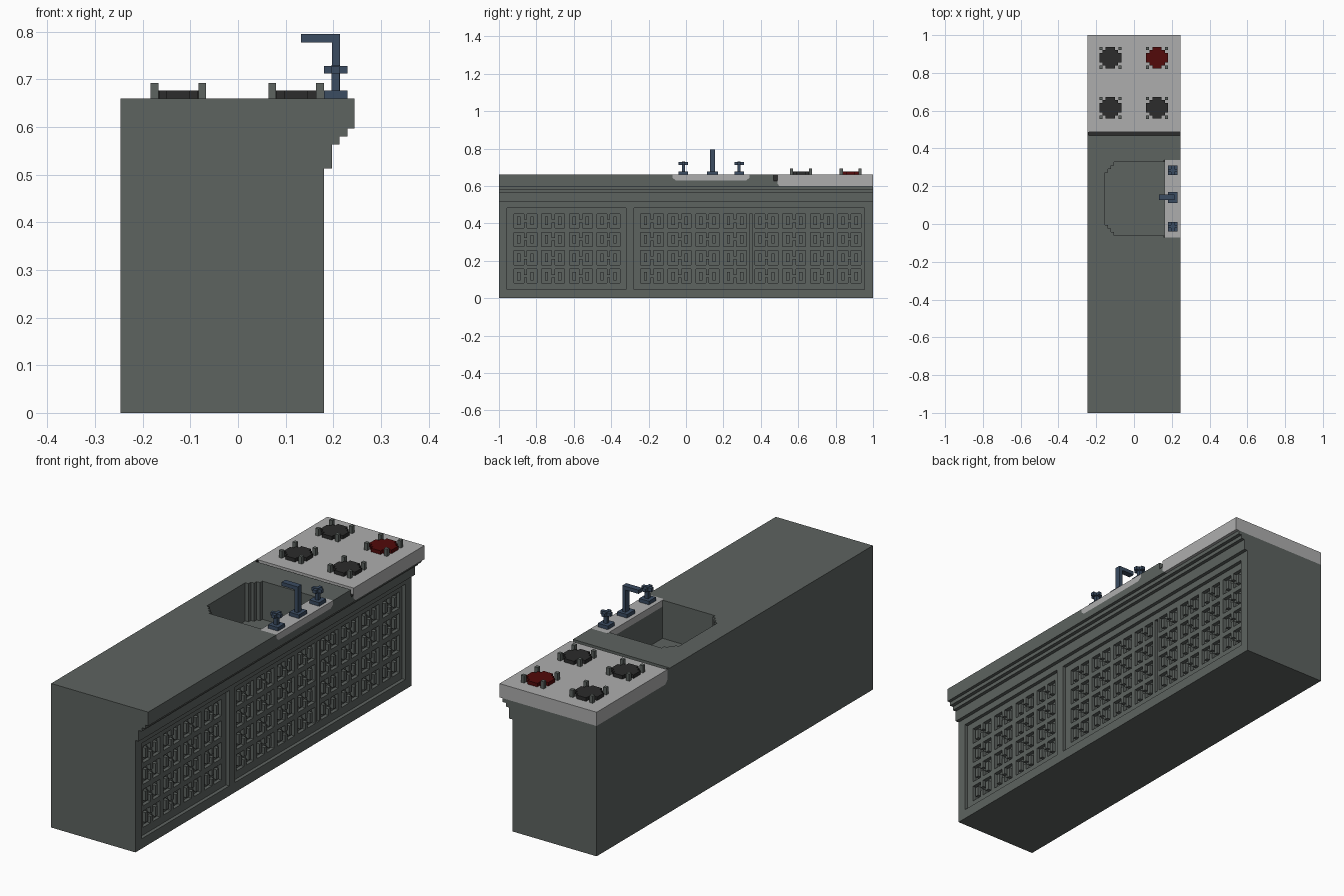
import bpy, bmesh

if "Cube" in bpy.data.objects:
    bpy.data.objects.remove(bpy.data.objects["Cube"], do_unlink=True)


def material(name, rgb):
    m = bpy.data.materials.new(name)
    m.use_nodes = True
    m.diffuse_color = (*rgb, 1)
    m.node_tree.nodes["Principled BSDF"].inputs["Base Color"].default_value = (*rgb, 1)
    return m


STONE = material("grey stone", (0.11, 0.125, 0.117))
METAL = material("light metal", (0.42, 0.42, 0.42))
BLACK = material("black iron", (0.025, 0.025, 0.025))
RED = material("hot red", (0.085, 0.003, 0.003))
BLUE = material("blue steel", (0.043, 0.072, 0.12))
U = 0.0165   # basic step size
TOP = 0.66   # worktop height


def finish(name, bm, mat):
    bmesh.ops.recalc_face_normals(bm, faces=bm.faces)
    me = bpy.data.meshes.new(name)
    bm.to_mesh(me)
    bm.free()
    if mat:
        me.materials.append(mat)
    ob = bpy.data.objects.new(name, me)
    bpy.context.collection.objects.link(ob)
    return ob


def prism(name, pts, a, b, axis, mat=None):
    """Extrude a 2D outline from a to b along the given axis."""
    place = {"x": lambda p, t: (t, p[0], p[1]),
             "y": lambda p, t: (p[0], t, p[1]),
             "z": lambda p, t: (p[0], p[1], t)}[axis]
    bm = bmesh.new()
    lo = [bm.verts.new(place(p, a)) for p in pts]
    hi = [bm.verts.new(place(p, b)) for p in pts]
    bm.faces.new(lo)
    bm.faces.new(hi)
    n = len(pts)
    for i in range(n):
        j = (i + 1) % n
        bm.faces.new((lo[i], lo[j], hi[j], hi[i]))
    return finish(name, bm, mat)


def boxes(name, items, mat=None):
    """One mesh made of boxes given as (x0, x1, y0, y1, z0, z1)."""
    bm = bmesh.new()
    for x0, x1, y0, y1, z0, z1 in items:
        for v in bmesh.ops.create_cube(bm, size=1)["verts"]:
            v.co = (x1 if v.co.x > 0 else x0, y1 if v.co.y > 0 else y0,
                    z1 if v.co.z > 0 else z0)
    return finish(name, bm, mat)


def cut(target, cutter):
    """Subtract the cutter and remove it."""
    mod = target.modifiers.new("cut", "BOOLEAN")
    mod.operation, mod.solver, mod.object = "DIFFERENCE", "EXACT", cutter
    cutter.hide_render = True
    bpy.context.view_layer.objects.active = target
    bpy.ops.object.modifier_apply(modifier=mod.name)
    bpy.data.objects.remove(cutter, do_unlink=True)


# Counter body with stepped moulding under the worktop edge
counter = prism("counter_body", [
    (-0.247, 0), (0.18, 0), (0.18, 0.513), (0.197, 0.513), (0.197, 0.563),
    (0.213, 0.563), (0.213, 0.58), (0.23, 0.58), (0.23, 0.597),
    (0.245, 0.597), (0.245, TOP), (-0.247, TOP)], -1, 1, "y", STONE)

# Sink basin with stepped corners on the inner side
steps = [(-0.105, 0.327)]
for i in range(3):
    x, y = steps[-1]
    steps += [(x, y - 0.018), (x - U, y - 0.018)]
mirrored = [(x, 0.267 - y) for x, y in reversed(steps)]
cut(counter, prism("basin_cutter", [(0.161, 0.327)] + steps + mirrored + [(0.161, -0.06)],
                   0.485, 0.7, "z"))

# Tap plate let into the worktop edge
plate = [(-0.072, 0.643), (-0.055, 0.63), (0.322, 0.63), (0.339, 0.643)]
cut(counter, prism("plate_cutter", [(-0.072, 0.7)] + plate + [(0.339, 0.7)], 0.16, 0.3, "x"))
prism("tap_plate", [(-0.072, TOP)] + plate + [(0.339, TOP)], 0.161, 0.245, "x", METAL)

# Stove block set into the end of the worktop
cut(counter, prism("stove_cutter", [(0.488, 0.7), (0.488, 0.612), (0.502, 0.597),
                                    (1.1, 0.597), (1.1, 0.7)], -0.3, 0.3, "x"))
prism("stove_top", [(0.488, TOP), (0.488, 0.612), (0.502, 0.597),
                    (1, 0.597), (1, TOP)], -0.247, 0.245, "x", METAL)

# Dark slot between worktop and stove
cut(counter, boxes("slot_cutter", [(-0.243, 0.3, 0.469, 0.49, 0.625, 0.7)]))
boxes("stove_slot_lining", [(-0.243, 0.245, 0.469, 0.488, 0.624, 0.63),
                            (-0.243, -0.238, 0.469, 0.488, 0.63, 0.659)], BLACK)

# Two recessed panels on the long decorated side
FACE = 0.18 - U
cut(counter, boxes("panel_cutter", [(FACE, 0.2, -0.957, -0.32, 0.045, 0.482),
                                    (FACE, 0.2, -0.278, 0.955, 0.045, 0.482)]))

# Grid of carved cells and a dividing slot
W, H, BACK = 0.123, 0.075, FACE - U
cells = [(y0 + 0.148 * c, 0.08 + 0.0985 * r)
         for y0 in (-0.92, -0.243, 0.369) for c in range(4) for r in range(4)]
cut(counter, boxes("cell_cutter", [(BACK, 0.2, y, y + W, z, z + H) for y, z in cells]
                   + [(BACK, 0.2, 0.339, 0.356, 0.08, 0.451)]))

# Raised fret inside every cell
FRET = ["...#...",
        ".#.#.#.",
        ".#...#.",
        ".#.#.#.",
        "...#..."]
du, dv = W / 7, H / 5
bars = [(c, c + 1, r, r + 1) for r, row in enumerate(FRET)
        for c, ch in enumerate(row) if ch == "#" and c == 3 and r in (0, 3)]
bars = [(3, 4, 0, 2), (3, 4, 3, 5), (1, 2, 1, 4), (5, 6, 1, 4)]
boxes("panel_fretwork", [(BACK - 0.002, FACE, y + a * du, y + b * du, z + c * dv, z + d * dv)
                         for y, z in cells for a, b, c, d in bars], STONE)

# Burners: stepped discs, each with a raised hub and four pan supports
quarter = [(3.5, 1.5), (2.5, 1.5), (2.5, 2.5), (1.5, 2.5), (1.5, 3.5)]
outline = []
for k in range(4):
    for x, y in quarter:
        for _ in range(k):
            x, y = -y, x
        outline.append((x * U, y * U))
for bx, side in ((-0.125, "right"), (0.122, "left")):
    for by, end in ((0.615, "front"), (0.88, "back")):
        hot = side == "left" and end == "back"
        prism(f"burner_{end}_{side}", [(bx + x, by + y) for x, y in outline],
              TOP - 0.002, TOP + U, "z", RED if hot else BLACK)
        boxes(f"pan_supports_{end}_{side}",
              [(bx + sx * 0.05 - U / 2, bx + sx * 0.05 + U / 2,
                by + sy * 0.05 - U / 2, by + sy * 0.05 + U / 2, TOP, 0.693)
               for sx in (-1, 1) for sy in (-1, 1)], STONE)

# Tap spout
boxes("tap_spout", [(0.18, 0.23, 0.112, 0.17, TOP, TOP + U),
                    (0.197, 0.214, 0.127, 0.155, TOP + U, 0.795),
                    (0.132, 0.197, 0.127, 0.155, 0.778, 0.795)], BLUE)

# Cross handles on either side of the spout
for name, y in (("front", -0.014), ("back", 0.284)):
    h = U / 2
    boxes(f"tap_handle_{name}", [
        (0.18, 0.23, y - 0.025, y + 0.025, TOP, TOP + U),
        (0.205 - h, 0.205 + h, y - h, y + h, TOP + U, 0.73),
        (0.18, 0.23, y - h, y + h, 0.712, 0.728),
        (0.205 - h, 0.205 + h, y - 0.025, y + 0.025, 0.7125, 0.7275)], BLUE)
